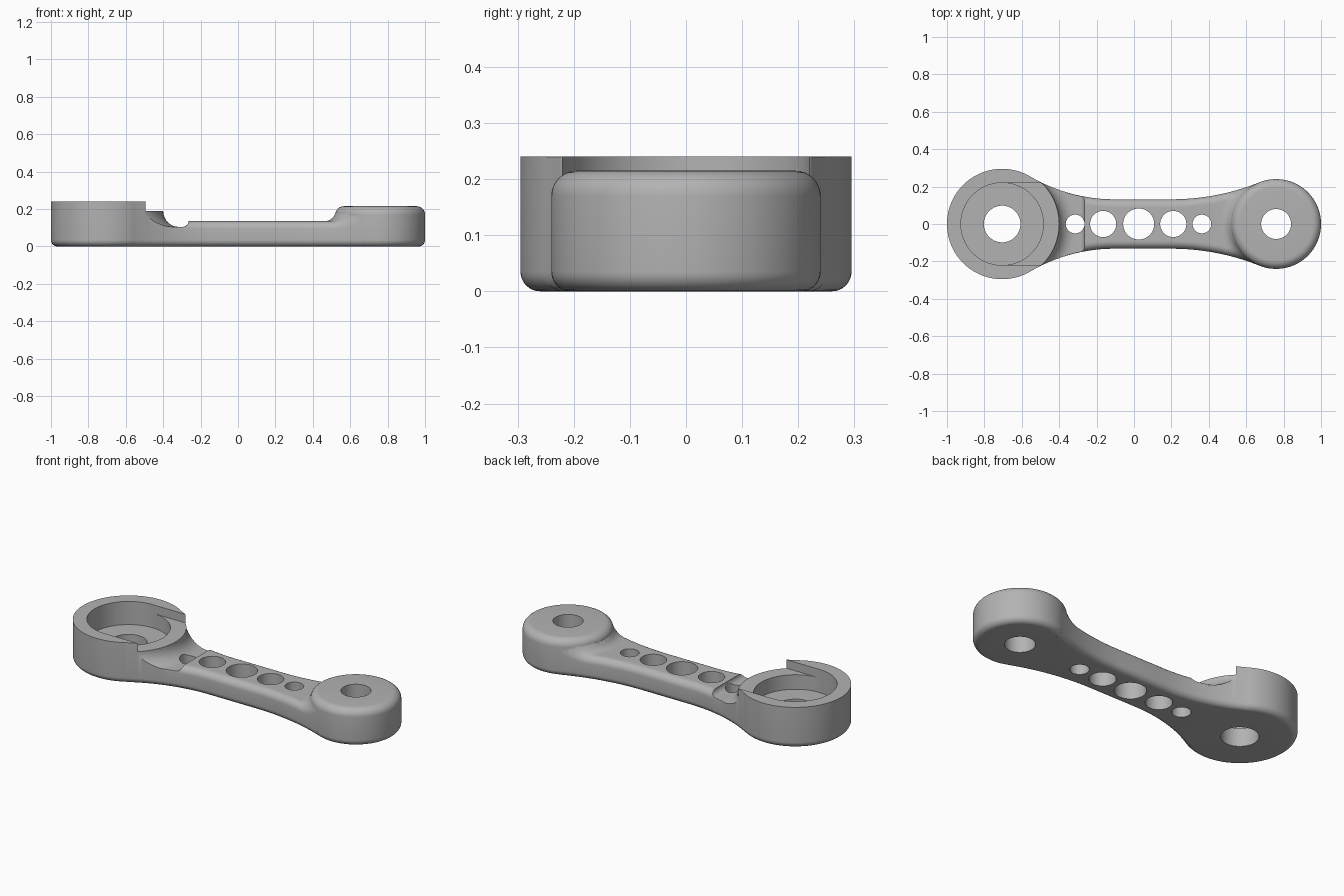
import bpy, bmesh
from math import sin, cos, pi, sqrt, radians

cube = bpy.data.objects.get("Cube")
if cube:
    bpy.data.objects.remove(cube)

RING_X, RING_R, RING_H = -0.705, 0.295, 0.24
HEAD_X, HEAD_R, HEAD_H = 0.76, 0.24, 0.215
WAIST, ARM_H = 0.132, 0.135
BOTTOM, EDGE = 0.035, 0.04      # bottom and top edge rounding
GROOVE_END = -0.265

metal = bpy.data.materials.new("plain grey")
metal.use_nodes = True
grey = (0.45, 0.45, 0.45, 1)
metal.diffuse_color = grey
metal.node_tree.nodes["Principled BSDF"].inputs["Base Color"].default_value = grey


def finish(name, bm):
    bmesh.ops.recalc_face_normals(bm, faces=bm.faces)
    mesh = bpy.data.meshes.new(name)
    bm.to_mesh(mesh)
    bm.free()
    mesh.materials.append(metal)
    ob = bpy.data.objects.new(name, mesh)
    bpy.context.collection.objects.link(ob)
    return ob


def loft(name, sections, closed=False):
    """Skin equal closed sections, capping both ends unless the loft is closed."""
    bm = bmesh.new()
    rows = [[bm.verts.new(p) for p in s] for s in sections]
    n = len(rows[0])
    pairs = list(zip(rows, rows[1:] + rows[:1])) if closed else list(zip(rows, rows[1:]))
    for a, b in pairs:
        for i in range(n):
            j = (i + 1) % n
            bm.faces.new((a[i], a[j], b[j], b[i]))
    if not closed:
        bm.faces.new(rows[0])
        bm.faces.new(rows[-1])
    return finish(name, bm)


def disc(name, x, profile, seg=96):
    """Stack of circles from (radius, height) pairs."""
    return loft(name, [[(x + r * cos(2 * pi * i / seg), r * sin(2 * pi * i / seg), z)
                        for i in range(seg)] for r, z in profile])


def quarter(r, z, rad, start, steps=8):
    """Quarter arc of a profile around (r, z), from the start angle."""
    return [(r + rad * cos(radians(start + 90 * i / steps)),
             z + rad * sin(radians(start + 90 * i / steps))) for i in range(steps + 1)]


def waist_arc(end_x, end_r, sign, dx):
    """Arc tangent to an end circle and to the straight waist: centre x and radius."""
    rad = (dx * dx + WAIST ** 2 - end_r ** 2) / (2 * (end_r - WAIST))
    return end_x + sign * dx, rad


left_x, left_r = waist_arc(RING_X, RING_R, 1, 0.6)
right_x, right_r = waist_arc(HEAD_X, HEAD_R, -1, 0.56)


def half_width(x):
    if x < left_x:
        return WAIST + left_r - sqrt(left_r ** 2 - (x - left_x) ** 2)
    if x > right_x:
        return WAIST + right_r - sqrt(right_r ** 2 - (x - right_x) ** 2)
    return WAIST


# Concave blend that rolls from the arm top into the rounded head
BLEND, HEAD_EDGE = 0.06, 0.045
core_r, core_z = HEAD_R - HEAD_EDGE, HEAD_H - HEAD_EDGE
roll_z = ARM_H + BLEND
roll_r = core_r + sqrt((BLEND + HEAD_EDGE) ** 2 - (roll_z - core_z) ** 2)
touch_r = roll_r - (roll_r - core_r) * BLEND / (BLEND + HEAD_EDGE)


def arm_top(x, y):
    r = max(touch_r, sqrt((x - HEAD_X) ** 2 + y * y))
    return ARM_H if r >= roll_r else roll_z - sqrt(BLEND ** 2 - (roll_r - r) ** 2)


def arm_section(x, tall):
    w = half_width(x)
    half = [(y, z) for y, z in quarter(w - BOTTOM, BOTTOM, BOTTOM, -90)]
    edge = 0.0005 if tall else EDGE
    for y, z in quarter(w - edge, -edge, edge, 0):
        half.append((y, z + (RING_H if tall else arm_top(x, y))))
    for k in range(11, 0, -1):
        y = (w - edge) * k / 12
        half.append((y, RING_H if tall else arm_top(x, y)))
    middle = [(0, RING_H if tall else arm_top(x, 0))]
    loop = half + middle + [(-y, z) for y, z in reversed(half)]
    return [(x, y, z) for y, z in loop]


def span(a, b, n):
    return [a + (b - a) * i / n for i in range(n + 1)]


# Arm: tall shoulder beside the ring, then the low rounded bar
sections = [arm_section(x, True) for x in span(-0.552, -0.36, 12)]
sections += [arm_section(x, False) for x in span(-0.3595, 0.42, 30) + span(0.43, 0.665, 26)]
body = loft("connecting_arm", sections)

# End bosses
ring = disc("ring_boss", RING_X,
            quarter(RING_R - BOTTOM, BOTTOM, BOTTOM, -90) + [(RING_R, RING_H)], 128)
head = disc("head_boss", HEAD_X,
            quarter(HEAD_R - BOTTOM, BOTTOM, BOTTOM, -90)
            + quarter(core_r, core_z, HEAD_EDGE, 0), 128)


def boolean(tool, operation):
    mod = body.modifiers.new("cut", "BOOLEAN")
    mod.operation, mod.solver, mod.object = operation, "EXACT", tool
    bpy.context.view_layer.objects.active = body
    bpy.ops.object.modifier_apply(modifier=mod.name)
    bpy.data.objects.remove(tool)


boolean(ring, "UNION")
boolean(head, "UNION")

# Groove wrapping the ring and ending at a straight step
RING_WALL, FLOOR, SCOOP, STEP = 0.305, 0.105, 0.085, 0.03
wedges = []
for i in range(41):
    a = radians(-56 + 112 * i / 40)
    far = (GROOVE_END - RING_X) / cos(a)
    prof = [(RING_WALL, 0.3)] + quarter(RING_WALL + SCOOP, FLOOR + SCOOP, SCOOP, 180, 12)
    prof += quarter(far - STEP, FLOOR + STEP, STEP, -90) + [(far, 0.3)]
    wedges.append([(RING_X + r * cos(a), r * sin(a), z) for r, z in prof])
boolean(loft("groove_cutter", wedges), "DIFFERENCE")

# Slot through the ring wall, facing the arm
slot = [[(x, y, z) for y, z in ((-0.22, 0.19), (0.22, 0.19), (0.22, 0.4), (-0.22, 0.4))]
        for x in (RING_X, -0.37)]
boolean(loft("slot_cutter", slot), "DIFFERENCE")

# Bearing recess, bores and lightening holes: x, radius, floor
holes = [(RING_X, 0.2205, FLOOR), (RING_X, 0.098, -0.1), (HEAD_X, 0.08, -0.1),
         (-0.315, 0.05, -0.1), (-0.165, 0.07, -0.1), (0.025, 0.083, -0.1),
         (0.21, 0.07, -0.1), (0.363, 0.05, -0.1)]
for x, r, low in holes:
    boolean(disc("hole_cutter", x, [(r, low), (r, 0.5)], 64), "DIFFERENCE")

bpy.ops.object.select_all(action="DESELECT")
body.select_set(True)
bpy.context.view_layer.objects.active = body
bpy.ops.object.shade_smooth_by_angle(angle=radians(30))
